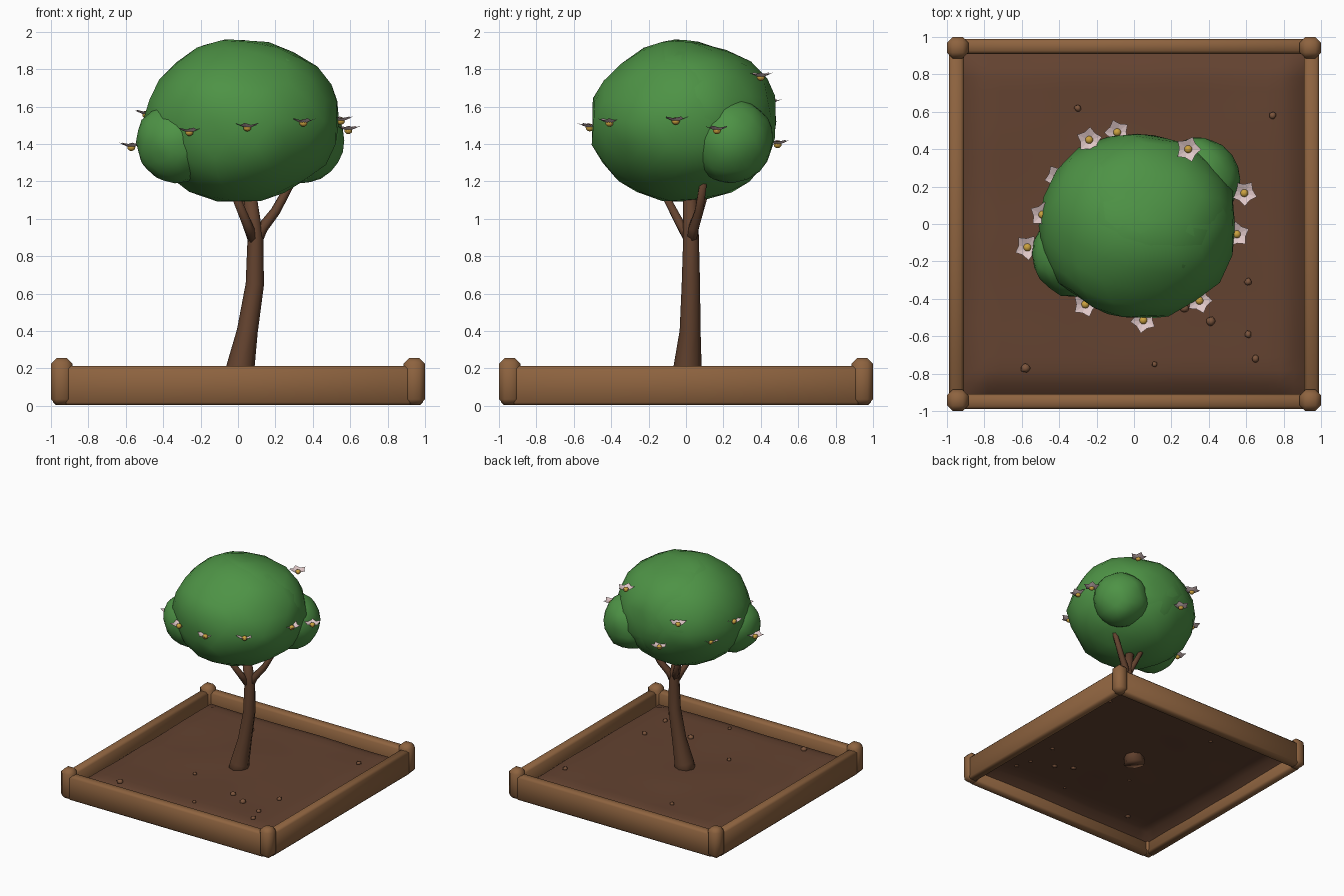
import bpy, bmesh, math, random
from mathutils import Vector, noise

if "Cube" in bpy.data.objects:
    bpy.data.objects.remove(bpy.data.objects["Cube"])

random.seed(4)


def mat(name, r, g, b):
    m = bpy.data.materials.new(name)
    m.diffuse_color = (r, g, b, 1)
    m.use_nodes = True
    m.node_tree.nodes["Principled BSDF"].inputs["Base Color"].default_value = m.diffuse_color
    return m


WOOD = mat("frame_wood", 0.27, 0.125, 0.05)
SOIL = mat("soil_brown", 0.125, 0.055, 0.03)
BARK = mat("bark_brown", 0.125, 0.055, 0.028)
LEAF = mat("leaf_green", 0.075, 0.29, 0.06)
PETAL = mat("petal_pink", 0.75, 0.58, 0.58)
YELLOW = mat("flower_yellow", 0.6, 0.36, 0.05)
STONE = mat("pebble_brown", 0.2, 0.09, 0.045)


def finish(bm, name, material, smooth=True):
    bmesh.ops.recalc_face_normals(bm, faces=bm.faces)
    me = bpy.data.meshes.new(name)
    for f in bm.faces:
        f.smooth = smooth
    bm.to_mesh(me)
    bm.free()
    ob = bpy.data.objects.new(name, me)
    ob.data.materials.append(material)
    bpy.context.collection.objects.link(ob)
    return ob


def box(name, centre, size, bevel):
    bm = bmesh.new()
    bmesh.ops.create_cube(bm, size=1)
    for v in bm.verts:
        v.co = Vector([c + s * k for c, s, k in zip(centre, size, v.co)])
    bmesh.ops.bevel(bm, geom=bm.edges[:], offset=bevel, segments=1, affect='EDGES')
    return finish(bm, name, WOOD)


def tube(name, path, material, sides=8):
    """Tapered tube through (x, y, z, radius) points."""
    bm = bmesh.new()
    pts = [Vector(p[:3]) for p in path]
    rings = []
    for i, p in enumerate(pts):
        d = pts[min(i + 1, len(pts) - 1)] - pts[max(i - 1, 0)]
        q = Vector((0, 0, 1)).rotation_difference(d)
        rings.append([bm.verts.new(p + q @ Vector((path[i][3] * math.cos(a), path[i][3] * math.sin(a), 0)))
                      for a in (math.tau * k / sides for k in range(sides))])
    for a, b in zip(rings, rings[1:]):
        for k in range(sides):
            n = (k + 1) % sides
            bm.faces.new((a[k], a[n], b[n], b[k]))
    bm.faces.new(rings[0][::-1])
    bm.faces.new(rings[-1])
    return finish(bm, name, material)


def blob(name, centre, radii, material, detail=3, rough=0.06):
    bm = bmesh.new()
    bmesh.ops.create_icosphere(bm, subdivisions=detail, radius=1)
    c = Vector(centre)
    for v in bm.verts:
        k = 1 + rough * noise.noise(v.co * 2.2 + c * 5)
        v.co = c + Vector([r * a * k for r, a in zip(radii, v.co)])
    return finish(bm, name, material)


# planter frame: four boards and four chunky corner posts
for s, side in ((-1, "a"), (1, "b")):
    box("long_board_" + side, (0, s * 0.95, 0.108), (1.86, 0.08, 0.21), 0.016)
    box("side_board_" + side, (s * 0.95, 0, 0.108), (0.08, 1.86, 0.21), 0.016)
    for t in (-1, 1):
        box("corner_post", (s * 0.943, t * 0.943, 0.13), (0.114, 0.114, 0.25), 0.03)


# soil: gently uneven sheet that drops at its edges
def soil_height(x, y):
    e = min(1, (0.93 - max(abs(x), abs(y))) / 0.14)
    return 0.08 + 0.08 * e * (2 - e) + 0.012 * noise.noise(Vector((x * 2, y * 2, 3)))


bm = bmesh.new()
bmesh.ops.create_grid(bm, x_segments=26, y_segments=26, size=0.925)
for v in bm.verts:
    v.co.z = soil_height(v.co.x, v.co.y)
finish(bm, "soil", SOIL)

# pebbles scattered over the soil
for x, y, r in ((-0.58, -0.77, 0.027), (0.11, -0.75, 0.017), (0.65, -0.72, 0.022), (0.61, -0.59, 0.021),
                (0.41, -0.52, 0.028), (0.27, -0.45, 0.027), (0.61, -0.31, 0.022), (0.74, 0.58, 0.021),
                (-0.3, 0.62, 0.02), (-0.2, -0.3, 0.018)):
    blob("pebble", (x, y, soil_height(x, y) + 0.006), (r, r, r * 0.8), STONE, 1, 0.3)

# trunk and branches
tube("trunk", [(0.0, 0.005, 0.1, 0.088), (0.012, 0.008, 0.2, 0.076), (0.05, 0.022, 0.4, 0.056),
               (0.09, 0.026, 0.65, 0.049), (0.093, 0.027, 0.9, 0.042), (0.06, 0.02, 1.15, 0.035)], BARK)
tube("right_branch", [(0.1, 0.03, 0.88, 0.03), (0.13, 0.04, 0.95, 0.03), (0.2, 0.07, 1.04, 0.026),
                      (0.31, 0.1, 1.24, 0.02)], BARK, 6)
tube("front_branch", [(0.085, 0.02, 0.88, 0.03), (0.05, -0.03, 0.97, 0.026), (-0.03, -0.13, 1.16, 0.02)], BARK, 6)
tube("back_branch", [(0.09, 0.03, 0.9, 0.03), (0.05, 0.06, 1.0, 0.024), (-0.01, 0.11, 1.16, 0.02)], BARK, 6)

# canopy: one big mass and two smaller side clumps
blob("canopy_main", (0.02, -0.01, 1.52), (0.525, 0.5, 0.435), LEAF)
blob("canopy_upper", (0.04, 0.02, 1.54), (0.49, 0.475, 0.415), LEAF, 3, 0.1)
blob("canopy_left", (-0.32, -0.16, 1.41), (0.225, 0.23, 0.22), LEAF)
blob("canopy_right", (0.34, 0.24, 1.42), (0.23, 0.225, 0.23), LEAF)


# blossoms: shallow five-petal cups with a yellow centre
def blossom(x, y, z):
    bm = bmesh.new()
    turn = random.uniform(0, math.tau)
    hub = bm.verts.new((x, y, z - 0.008))
    rim = []
    for k in range(10):
        r = 0.07 if k % 2 == 0 else 0.048
        a = turn + math.tau * k / 10
        rim.append(bm.verts.new((x + r * math.cos(a), y + r * math.sin(a), z + (0.022 if k % 2 == 0 else 0.012))))
    for k in range(10):
        bm.faces.new((hub, rim[k], rim[(k + 1) % 10]))
    finish(bm, "blossom_petals", PETAL, False)
    blob("blossom_centre", (x, y, z - 0.003), (0.022, 0.022, 0.02), YELLOW, 2, 0)


for p in ((-0.24, 0.45, 1.62), (-0.09, 0.49, 1.40), (0.29, 0.40, 1.76), (0.59, 0.165, 1.475),
          (0.55, -0.055, 1.525), (0.35, -0.41, 1.515), (0.05, -0.515, 1.49), (-0.26, -0.43, 1.465),
          (-0.57, -0.125, 1.385), (-0.49, 0.05, 1.56), (-0.41, 0.25, 1.44)):
    blossom(*p)
